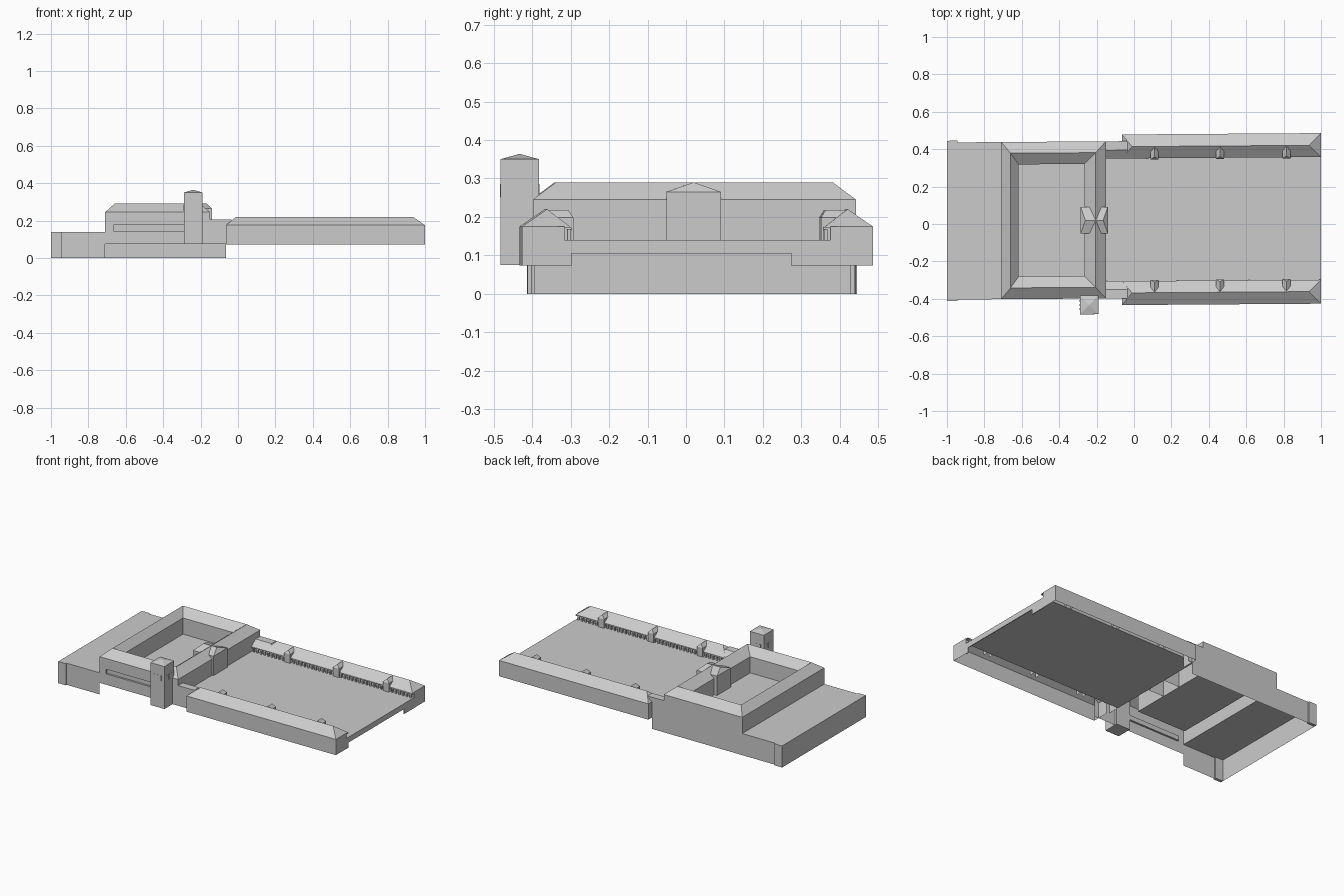
import bpy, bmesh

C = 0.023      # y of the long symmetry axis
SKEW = 0.007   # slight skew of the whole plan


def make(name, verts, faces, recalc=False):
    me = bpy.data.meshes.new(name)
    me.from_pydata([(x, y + SKEW * x, z) for x, y, z in verts], [], faces)
    if recalc:
        bm = bmesh.new()
        bm.from_mesh(me)
        bmesh.ops.recalc_face_normals(bm, faces=bm.faces)
        bm.to_mesh(me)
        bm.free()
    ob = bpy.data.objects.new(name, me)
    bpy.context.collection.objects.link(ob)
    return ob


SIDES = {'w': (0, 4, 7, 3), 'e': (1, 2, 6, 5), 's': (0, 1, 5, 4),
         'n': (2, 3, 7, 6), 'b': (0, 3, 2, 1), 't': (4, 5, 6, 7)}


def box(name, x0, x1, y0, y1, z0, z1, sides="wensbt"):
    y0, y1 = min(y0, y1), max(y0, y1)
    v = [(x, y, z) for z in (z0, z1)
         for x, y in ((x0, y0), (x1, y0), (x1, y1), (x0, y1))]
    return make(name, v, [SIDES[s] for s in sides])


def loft(name, rings, cap=False):
    # rectangles (x0, x1, y0, y1, z) joined one after another
    v, f = [], []
    for x0, x1, y0, y1, z in rings:
        v += [(x0, y0, z), (x1, y0, z), (x1, y1, z), (x0, y1, z)]
    for i in range(len(rings) - 1):
        a = 4 * i
        f += [(a + j, a + (j + 1) % 4, a + 4 + (j + 1) % 4, a + 4 + j) for j in range(4)]
    if cap:
        n = len(v)
        f.append((n - 4, n - 3, n - 2, n - 1))
    return make(name, v, f)


S, N = C - 0.42, C + 0.42   # main block, south and north walls

# West terrace with corner piers, open underneath
box("terrace", -1, -0.71, S, N, 0, 0.14, "wsnt")
for s in (-1, 1):
    box("terrace_pier", -1, -0.945, C + s * 0.41, C + s * 0.429, 0, 0.14)

# Main block: lower walls, then upper walls, ring roof and inner court
box("block_north_wall", -0.71, -0.15, S, N, 0, 0.18, "n")
box("block_end_walls", -0.71, -0.15, S, N, 0.14, 0.18, "we")
for n, x0, x1, z0, z1 in (("sill", -0.71, -0.15, 0.075, 0.145),
                          ("lintel", -0.71, -0.15, 0.175, 0.18),
                          ("west_jamb", -0.71, -0.665, 0.145, 0.175),
                          ("east_jamb", -0.285, -0.15, 0.145, 0.175)):
    box("block_south_" + n, x0, x1, S, N, z0, z1, "s")
R = 0.012
make("south_slot_recess",
     [(x, y, z) for y in (S, S + R) for x, z in
      ((-0.665, 0.145), (-0.285, 0.145), (-0.285, 0.175), (-0.665, 0.175))],
     [(4, 5, 6, 7), (0, 1, 5, 4), (1, 2, 6, 5), (2, 3, 7, 6), (3, 0, 4, 7)])
loft("block_roof_and_court", [
    (-0.71, -0.15, S, N, 0.18),
    (-0.71, -0.15, S, N, 0.245),
    (-0.66, -0.205, S + 0.06, N - 0.06, 0.29),
    (-0.617, -0.265, S + 0.12, N - 0.12, 0.245),
    (-0.617, -0.265, S + 0.12, N - 0.12, 0.14)], cap=True)

# Gate pavilion across the east range, hipped at both ends
g0, g1 = -0.05, 0.092
box("gate_body", -0.285, -0.14, g0, g1, 0.14, 0.265, "wens")
make("gate_roof",
     [(-0.285, g0, 0.265), (-0.14, g0, 0.265), (-0.14, g1, 0.265), (-0.285, g1, 0.265),
      (-0.26, 0.021, 0.29), (-0.165, 0.021, 0.29)],
     [(0, 1, 5, 4), (1, 2, 5), (2, 3, 4, 5), (3, 0, 4)])

# Corner tower with pyramid cap and narrow belfry panels
tx, ty, h = -0.24, -0.431, 0.05
box("tower", tx - h, tx + h, ty - h, ty + h, 0.075, 0.35)
make("tower_cap",
     [(tx - h, ty - h, 0.35), (tx + h, ty - h, 0.35), (tx + h, ty + h, 0.35),
      (tx - h, ty + h, 0.35), (tx, ty, 0.364)],
     [(0, 1, 4), (1, 2, 4), (2, 3, 4), (3, 0, 4)])
for k in (-0.022, 0, 0.022):
    box("belfry_panel_x", tx - h - 0.001, tx + h + 0.001, ty + k - 0.006, ty + k + 0.006, 0.25, 0.285)
    box("belfry_panel_y", tx + k - 0.006, tx + k + 0.006, ty - h - 0.001, ty + h + 0.001, 0.25, 0.285)

# Great court floor and its open east edge
box("court_floor", -0.15, 1, C - 0.346, C + 0.346, 0.1, 0.14, "t")
box("court_edge", 0.995, 1, C - 0.335, 0.268, 0.105, 0.14)
box("court_edge_block", 0.995, 1, 0.268, C + 0.346, 0.072, 0.14)
box("court_edge_block_south", 0.995, 1, C - 0.346, C - 0.328, 0.072, 0.14)

# North base wall carried east under the link
box("north_base", -0.15, -0.065, S, N, 0, 0.075, "n")

# Two long wings, mirrored about the axis
for s in (-1, 1):
    def Y(o):
        return C + s * o
    out = "n" if s > 0 else "s"
    inn = "s" if s > 0 else "n"

    box("wing_walls", -0.065, 1, Y(0.346), Y(0.456), 0.073, 0.175, out + "we")
    box("wing_inner_wall", -0.15, 1, Y(0.346), Y(0.456), 0.14, 0.172, inn)
    make("wing_roof",
         [(-0.065, Y(0.456), 0.175), (1, Y(0.456), 0.175),
          (1, Y(0.328), 0.172), (-0.065, Y(0.328), 0.172),
          (-0.01, Y(0.391), 0.22), (0.935, Y(0.391), 0.22)],
         [(0, 1, 5, 4), (1, 2, 5), (2, 3, 4, 5), (3, 0, 4)], True)
    box("wing_soffit", -0.15, 1, Y(0.328), Y(0.346), 0.165, 0.172, "b" + inn)

    # Link between wing and main block
    make("wing_link",
         [(x, Y(o), z) for x in (-0.15, -0.035) for o, z in
          ((0.42, 0.075), (0.42, 0.205), (0.372, 0.205), (0.328, 0.172))],
         [(0, 1, 5, 4), (1, 2, 6, 5), (2, 3, 7, 6)], True)

    # Arcade columns along the court
    for i in range(44):
        x = -0.135 + i * 0.026
        box("arcade_column", x - 0.005, x + 0.005, Y(0.329), Y(0.338), 0.14, 0.168, "wens")

    # Gabled bays facing the court
    for x in (0.11, 0.46, 0.815):
        w = 0.021
        box("bay_body", x - w, x + w, Y(0.322), Y(0.385), 0.14, 0.198, "we" + inn)
        make("bay_roof",
             [(x - w, Y(0.322), 0.198), (x + w, Y(0.322), 0.198),
              (x + w, Y(0.385), 0.198), (x - w, Y(0.385), 0.198),
              (x, Y(0.335), 0.218), (x, Y(0.391), 0.218)],
             [(0, 1, 4), (1, 2, 5, 4), (3, 0, 4, 5)], True)
